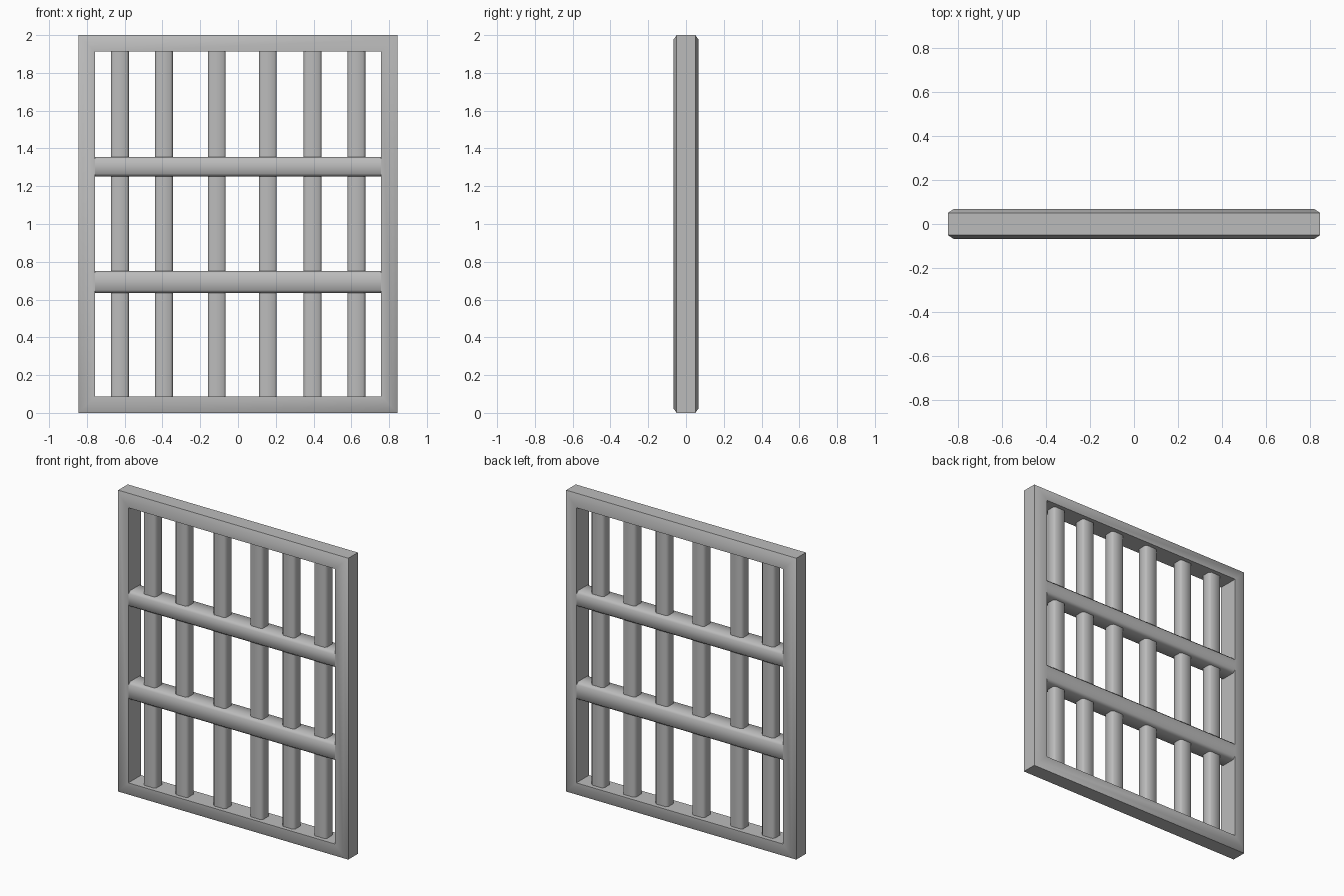
import bpy, bmesh
from math import radians

if "Cube" in bpy.data.objects:
    bpy.data.objects.remove(bpy.data.objects["Cube"], do_unlink=True)

grey = bpy.data.materials.new("iron_grey")
grey.use_nodes = True
colour = (0.5, 0.5, 0.5, 1)
grey.diffuse_color = colour
grey.node_tree.nodes["Principled BSDF"].inputs["Base Color"].default_value = colour


def finish(bm, name):
    """Turn a bmesh into a smooth-shaded grey object."""
    bmesh.ops.recalc_face_normals(bm, faces=bm.faces)
    mesh = bpy.data.meshes.new(name)
    bm.to_mesh(mesh)
    bm.free()
    obj = bpy.data.objects.new(name, mesh)
    bpy.context.collection.objects.link(obj)
    mesh.materials.append(grey)
    bpy.ops.object.select_all(action="DESELECT")
    obj.select_set(True)
    bpy.context.view_layer.objects.active = obj
    bpy.ops.object.shade_smooth_by_angle(angle=radians(50))
    return obj


def bar(name, x, y, z, axis, bevel):
    """Box between the given ranges, chamfered along one axis."""
    bm = bmesh.new()
    bmesh.ops.create_cube(bm, size=1)
    for v in bm.verts:
        for i, (low, high) in enumerate((x, y, z)):
            v.co[i] = high if v.co[i] > 0 else low
    long_edges = [e for e in bm.edges
                  if abs(e.verts[0].co[axis] - e.verts[1].co[axis]) > 0.5]
    bmesh.ops.bevel(bm, geom=long_edges, offset=bevel, segments=1, affect="EDGES")
    return finish(bm, name)


# Outer frame: one chamfered section carried round a rectangle
HALF_W, HEIGHT = 0.845, 2.0
section = [(0, -0.05), (0.025, -0.067), (0.087, -0.067),
           (0.087, 0.067), (0.025, 0.067), (0, 0.05)]
bm = bmesh.new()
rings = []
for sx, top in ((-1, 0), (1, 0), (1, 1), (-1, 1)):
    rings.append([bm.verts.new((sx * (HALF_W - d), y, HEIGHT - d if top else d))
                  for d, y in section])
for i, ring in enumerate(rings):
    after = rings[(i + 1) % 4]
    for j in range(len(section)):
        k = (j + 1) % len(section)
        bm.faces.new((ring[j], ring[k], after[k], after[j]))
finish(bm, "outer_frame")

# Upright bars
for n, cx in enumerate((-0.625, -0.392, -0.112, 0.158, 0.395, 0.627)):
    bar(f"upright_bar_{n + 1}", (cx - 0.047, cx + 0.047), (-0.04, 0.038),
        (0.08, 1.92), 2, 0.012)

# Cross bars
for name, z in (("lower_cross_bar", (0.635, 0.752)), ("upper_cross_bar", (1.252, 1.356))):
    bar(name, (-0.765, 0.765), (-0.064, 0.064), z, 0, 0.015)
